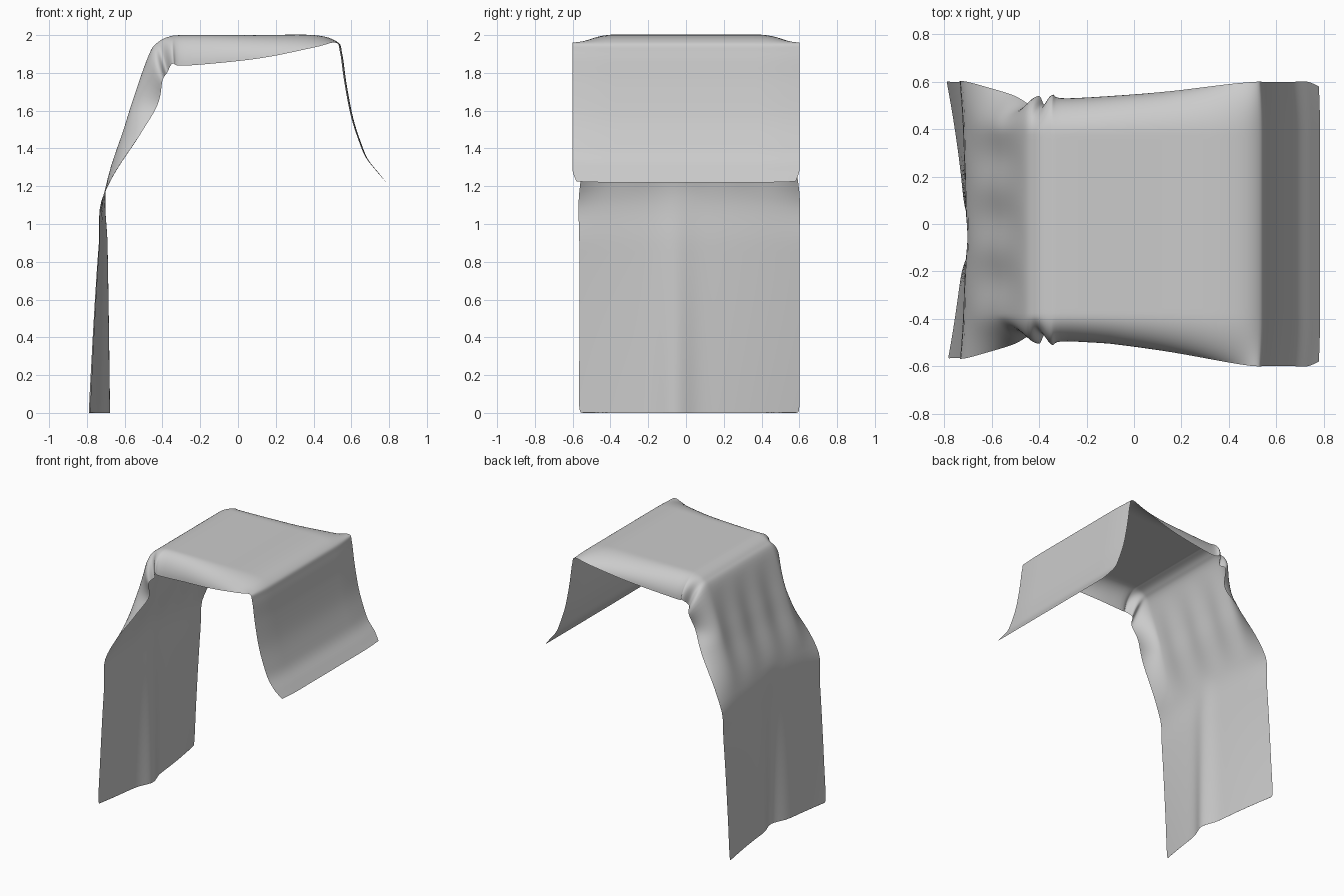
import bpy, bmesh, math

if "Cube" in bpy.data.objects:
    bpy.data.objects.remove(bpy.data.objects["Cube"])

# Shoulder and top stations: centre x, centre z, edge x, edge z, half width
SHOULDER = [
    (-.70, 1.19, -.70, 1.17, .60), (-.60, 1.5, -.52, 1.48, .545),
    (-.55, 1.66, -.43, 1.63, .50), (-.47, 1.9, -.40, 1.76, .54),
    (-.42, 1.965, -.375, 1.80, .50), (-.36, 1.993, -.345, 1.85, .545),
    (-.28, 2, -.28, 1.838, .53), (.1, 2, .1, 1.875, .555),
    (.4, 2, .4, 1.934, .59), (.525, 1.965, .515, 1.96, .60),
]
# Short flap profile
FLAP = [(.552, 1.9), (.575, 1.74), (.61, 1.56), (.655, 1.42), (.69, 1.34), (.745, 1.27)]
STEPS, COLS, FLAT = 6, 64, .38

# Long drop, shoulder, flap and its rounded hem
ROWS = [(-.70, 0, -.70, .005, .575)]
ROWS += [(-.70, z, -.70, z, .60) for z in (.03, .3, .6, .9)]
ROWS += SHOULDER
ROWS += [(x, z, x - .012, z + .01, .60) for x, z in FLAP]
ROWS += [(.785, 1.22, .78, 1.225, .58)]


def catmull(a, b, c, d, t):
    return tuple(.5 * (2 * q + (r - p) * t + (2 * p - 5 * q + 4 * r - s) * t * t
                       + (3 * q - p - 3 * r + s) * t ** 3) for p, q, r, s in zip(a, b, c, d))


def refine(rows):
    out = []
    for i in range(len(rows) - 1):
        quad = [rows[max(0, min(len(rows) - 1, i + k))] for k in (-1, 0, 1, 2)]
        out += [catmull(*quad, j / STEPS) for j in range(STEPS)]
    return out + [rows[-1]]


def hem_offset(y):
    # Ends swing outward, one fold pushes inward
    return -.015 - .075 * (abs(y) / .6) ** 1.5 + .04 * math.exp(-((y + .06) / .09) ** 2)


def cloth_point(row, v):
    cx, cz, ex, ez, width = row
    if v < 0:
        width -= .035 * max(0, min(1, (.5 - cx) / .6))
    t = max(0, (abs(v) - .6) / .4)
    # Flat middle, rounded sides
    if t > 0:
        drop = min(1, math.hypot(ex - cx, ez - cz) / .14)
        y = FLAT + (width - FLAT) * (t + (math.sin(t * math.pi / 2) - t) * drop)
    else:
        y = FLAT * abs(v) / .6
    y = math.copysign(y, v)
    bend = 1 - math.cos(t * math.pi / 2)
    x, z = cx + (ex - cx) * bend, cz + (ez - cz) * bend
    # Hanging folds
    if cx < -.4 and cz < 1.2:
        x += hem_offset(y) * max(0, 1 - cz / 1.2) ** .65
    elif cx < -.4 and cz < 1.9:
        x += .006 * math.sin((cz - 1.2) / .7 * math.pi) * math.sin(y * 24 + 1)
    return x, y, max(0, z)


# Draped cloth
bm = bmesh.new()
grid = [[bm.verts.new(cloth_point(r, 2 * j / COLS - 1)) for j in range(COLS + 1)]
        for r in refine(ROWS)]
for a, b in zip(grid, grid[1:]):
    for j in range(COLS):
        bm.faces.new((a[j], b[j], b[j + 1], a[j + 1]))
bmesh.ops.recalc_face_normals(bm, faces=bm.faces)
mesh = bpy.data.meshes.new("draped_cloth")
bm.to_mesh(mesh)
bm.free()
mesh.shade_smooth()
bpy.context.collection.objects.link(bpy.data.objects.new("draped_cloth", mesh))
